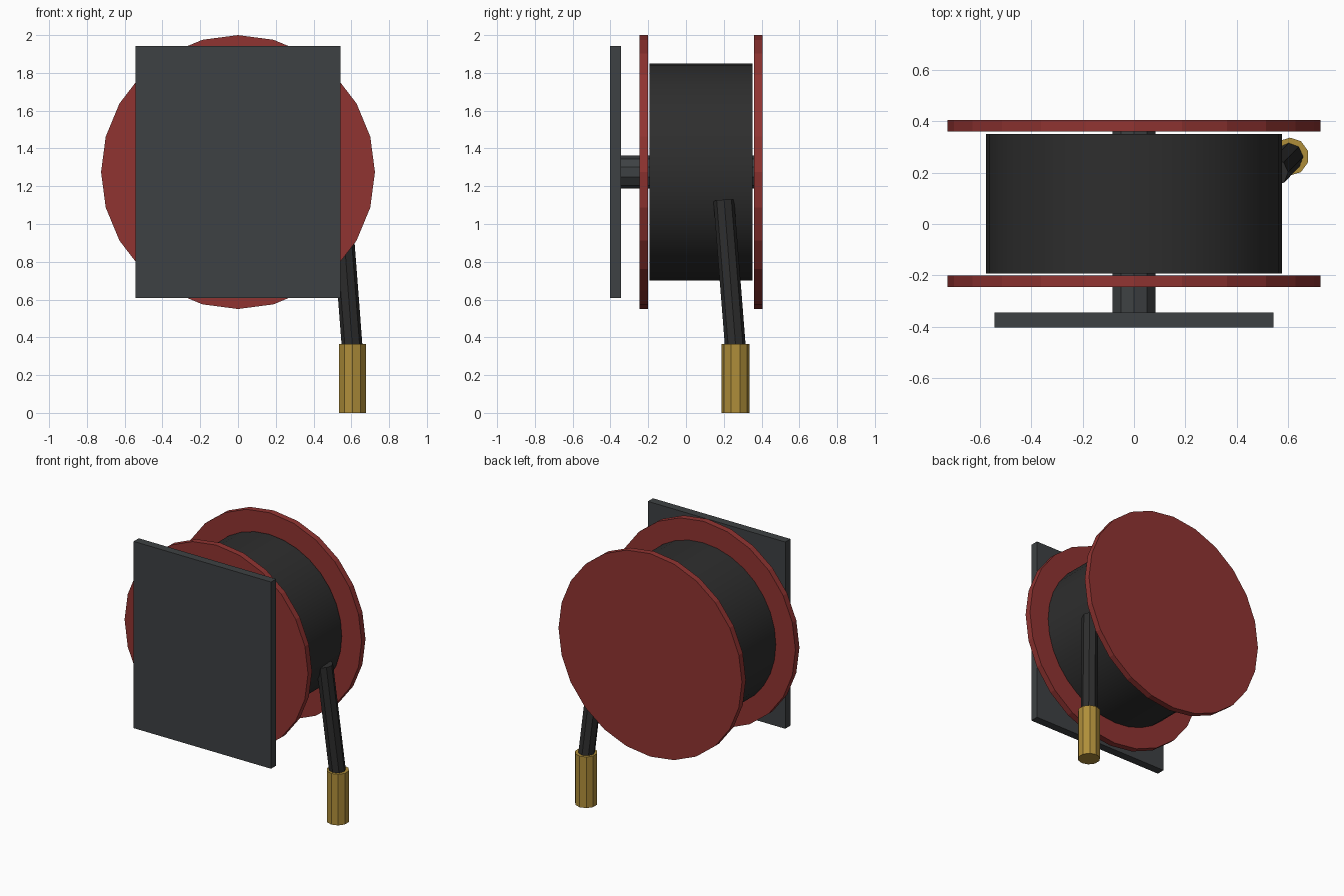
import bpy, bmesh, math
from mathutils import Vector, Matrix

if "Cube" in bpy.data.objects:
    bpy.data.objects.remove(bpy.data.objects["Cube"])

CZ = 1.275  # reel axis height


def material(name, rgb):
    m = bpy.data.materials.new(name)
    m.diffuse_color = (*rgb, 1)
    m.use_nodes = True
    m.node_tree.nodes["Principled BSDF"].inputs["Base Color"].default_value = m.diffuse_color
    return m


red = material("red_paint", (0.28, 0.034, 0.031))
steel = material("dark_steel", (0.048, 0.053, 0.056))
rubber = material("black_rubber", (0.027, 0.027, 0.027))
brass = material("brass", (0.43, 0.27, 0.042))


def finish(name, bm, mat, smooth=False):
    me = bpy.data.meshes.new(name)
    bm.to_mesh(me)
    bm.free()
    me.materials.append(mat)
    ob = bpy.data.objects.new(name, me)
    bpy.context.collection.objects.link(ob)
    if smooth:
        bpy.ops.object.select_all(action='DESELECT')
        ob.select_set(True)
        bpy.context.view_layer.objects.active = ob
        bpy.ops.object.shade_smooth_by_angle(angle=math.radians(30))
    return ob


def rod(name, a, b, radius, sides, mat, smooth=False, rot=None):
    """Capped cylinder running from point a to point b."""
    a, b = Vector(a), Vector(b)
    d = b - a
    if rot is None:
        rot = Vector((0, 0, 1)).rotation_difference(d).to_matrix()
    bm = bmesh.new()
    bmesh.ops.create_cone(bm, cap_ends=True, segments=sides, radius1=radius,
                          radius2=radius, depth=d.length,
                          matrix=Matrix.Translation((a + b) / 2) @ rot.to_4x4())
    return finish(name, bm, mat, smooth)


def axle_rod(name, y0, y1, radius, sides, mat, smooth=False):
    return rod(name, (0, y0, CZ), (0, y1, CZ), radius, sides, mat, smooth,
               Matrix.Rotation(math.pi / 2, 3, 'X'))


# Wall plate
bm = bmesh.new()
bmesh.ops.create_cube(bm, size=1, matrix=Matrix.Translation((0, -0.374, CZ))
                      @ Matrix.Diagonal((1.086, 0.058, 1.334, 1)))
finish("wall_plate", bm, steel)

# Axle, two flanges and the wound hose
axle_rod("axle", -0.36, 0.38, 0.087, 10, steel)
axle_rod("front_flange", -0.245, -0.2, 0.725, 24, red)
axle_rod("back_flange", 0.36, 0.404, 0.725, 24, red)
axle_rod("wound_hose", -0.193, 0.351, 0.575, 32, rubber, True)

# Loose hose end and nozzle
rod("hose_tail", (0.545, 0.2, 1.125), (0.605, 0.262, 0.34), 0.055, 8, rubber)
rod("nozzle", (0.606, 0.262, 0), (0.606, 0.262, 0.365), 0.074, 10, brass)
